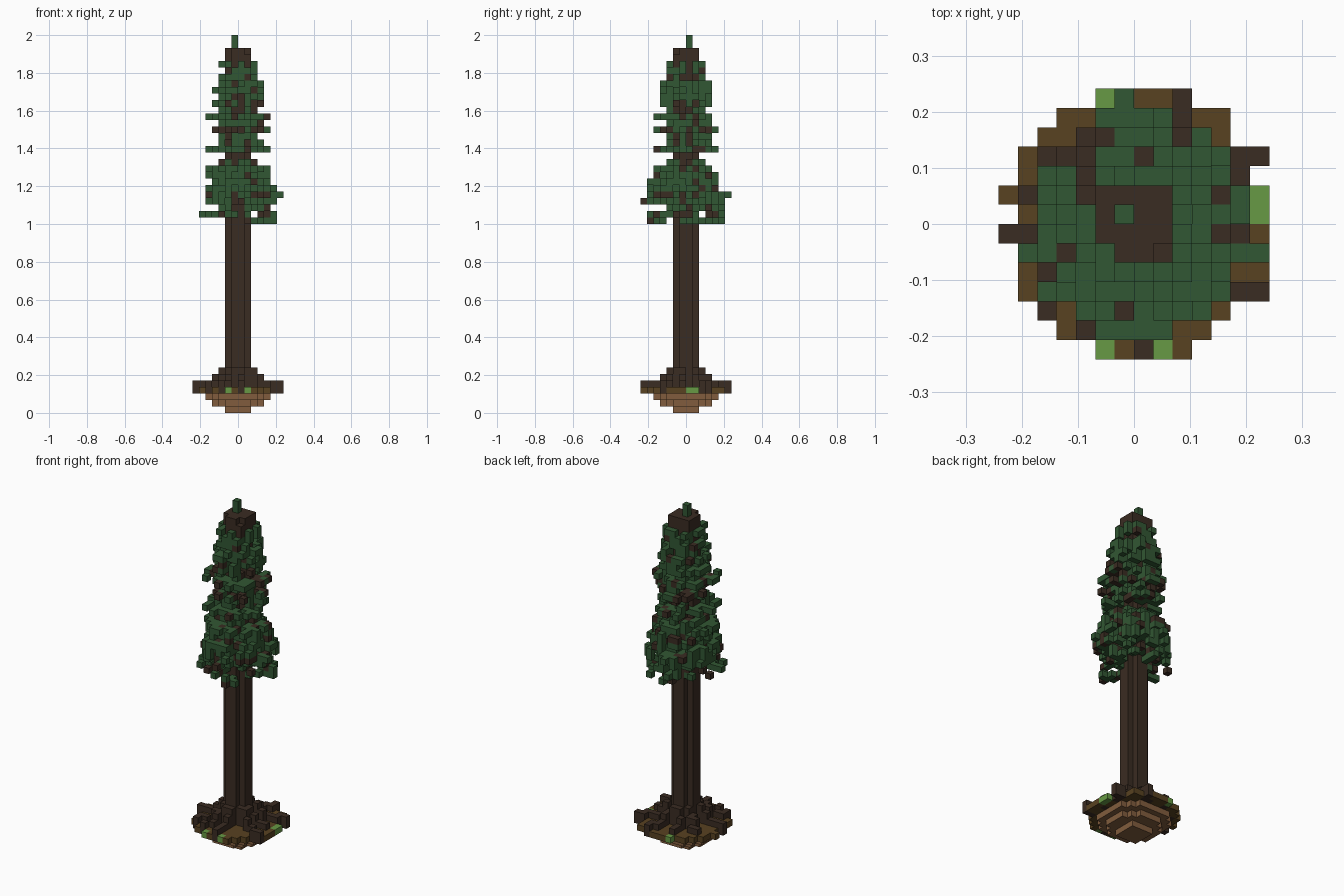
import bpy, bmesh, math, random

if "Cube" in bpy.data.objects:
    bpy.data.objects.remove(bpy.data.objects["Cube"], do_unlink=True)

random.seed(11)
CELL = 2 / 58
cells = {}          # (x, y, z) -> part name


def material(name, rgb):
    m = bpy.data.materials.new(name)
    m.use_nodes = True
    m.diffuse_color = (*rgb, 1)
    bsdf = m.node_tree.nodes["Principled BSDF"]
    bsdf.inputs["Base Color"].default_value = (*rgb, 1)
    bsdf.inputs["Roughness"].default_value = 0.9
    return m


bark = material("dark bark", (0.042, 0.025, 0.016))
needle = material("needle green", (0.031, 0.095, 0.033))
soil = material("topsoil brown", (0.098, 0.054, 0.015))
dirt = material("dirt tan", (0.22, 0.108, 0.047))
grass = material("grass green", (0.135, 0.32, 0.058))
PARTS = {"trunk": bark, "roots": bark, "branches": bark, "needles": needle,
         "leader": needle, "topsoil": soil, "dirt": dirt, "grass": grass}


def put(x, y, z, part, replace=False):
    if replace or (x, y, z) not in cells:
        cells[x, y, z] = part


def grid(n):
    return [(x, y) for x in range(-n, n) for y in range(-n, n)]


# Dirt bowl under the tree, stepping outward
for z, r in enumerate((2.3, 4.3, 5.3)):
    for x, y in grid(7):
        if math.hypot(x + 0.5, y + 0.5) < r:
            put(x, y, z, "dirt")

# Topsoil slab with a ragged round rim: first and last column of each row
rims = [(-2, 2), (-4, 3), (-5, 4), (-6, 6), (-6, 6), (-6, 6), (-6, 6),
        (-6, 6), (-7, 6), (-6, 5), (-6, 6), (-5, 4), (-4, 4), (-2, 2)]
for row, (lo, hi) in enumerate(rims):
    for x in range(lo, hi + 1):
        put(x, row - 7, 3, "topsoil")

# Grass tufts set in the rim
for x, y in ((-2, -7), (1, -7), (6, 0), (6, 1), (-2, 6)):
    put(x, y, 3, "grass", True)

# Trunk: four cells wide with notched corners
for x, y in grid(2):
    if not (x in (-2, 1) and y in (-2, 1)):
        for z in range(3, 56):
            put(x, y, z, "trunk", True)

# Leader shoot
for z in (56, 57):
    put(-1, 0, z, "leader")

# Roots: arms that fall away from the trunk
for angle, length in ((-8, 5.5), (30, 7.5), (69, 7.2), (108, 5.5), (140, 6.4), (184, 7),
                      (222, 6.5), (248, 5.8), (274, 7), (328, 7.6)):
    a = math.radians(angle)
    for step in range(3, int(length * 2) + 1):
        r = step / 2
        top = 6 if r < 3 else 5 if r < 4.2 else 4
        x, y = math.floor(r * math.cos(a)), math.floor(r * math.sin(a))
        if cells.get((x, y, 3)) != "grass":
            for z in range(3, top + 1):
                put(x, y, z, "roots", True)

# Crown: reach of each layer toward -x, +x, -y and +y, from the bottom up
reach = ("2635554553253343534343323",
         "6656765553254354534444333",
         "6637666553253353534444333",
         "6666755543254454434444333")
density = {0: 0.04, 1: 0.2, 2: 0.5, 9: 0.6, 10: 0.1, 11: 0.6,
           12: 0.45, 13: 0.35, 14: 0.55, 15: 0.45}
woody = {4: 0.4, 7: 0.3, 14: 0.4, 16: 0.3, 1: 0.3}


def foliage(layer):
    return "branches" if random.random() < woody.get(layer, 0.12) else "needles"


for i, sizes in enumerate(zip(*reach)):
    left, right, front, back = map(int, sizes)
    z = 29 + i
    fill = density.get(i, 0.8)
    # Boughs reaching to the tips; the longest ones sit at a set offset
    for dx, dy, n, offset in ((-1, 0, left, -1), (1, 0, right, -2),
                              (0, -1, front, 0), (0, 1, back, -1)):
        side = offset if n == 7 else random.randint(-2, 1)
        first = 3 if i > 2 else n - 2
        for step in range(first, n + 1):
            along = step - 1 if dx + dy > 0 else -step
            x, y = (along, side) if dx else (side, along)
            put(x, y, z, foliage(i))
    # Needle clumps between the boughs
    for x, y in grid(6):
        cx, cy = x + 0.5, y + 0.5
        d = math.hypot(cx / min(5.9, right if cx > 0 else left),
                       cy / min(5.9, back if cy > 0 else front))
        keep = fill if d < 0.8 else fill * 0.6
        if d < 1.02 and random.random() < keep:
            put(x, y, z, foliage(i))

# Bark stubs around the bare tip
for x, y in ((-2, 1), (1, 1), (1, -2)):
    for z in (54, 55):
        put(x, y, z - (y < 0), "branches", True)

# Skin every part: only faces next to empty space, flat areas merged
AXES = [(a, s) for a in range(3) for s in (0, 1)]


def build(part, mat):
    bm = bmesh.new()
    verts = {}

    def corner(p):
        if p not in verts:
            x, y, z = p
            verts[p] = bm.verts.new((x * CELL, y * CELL, z * CELL))
        return verts[p]

    for cell, owner in cells.items():
        if owner != part:
            continue
        for axis, s in AXES:
            near = list(cell)
            near[axis] += 2 * s - 1
            if tuple(near) in cells:
                continue
            u, v = (axis + 1) % 3, (axis + 2) % 3
            ring = []
            for du, dv in ((0, 0), (1, 0), (1, 1), (0, 1)):
                p = list(cell)
                p[axis] += s
                p[u] += du
                p[v] += dv
                ring.append(corner(tuple(p)))
            bm.faces.new(ring if s else ring[::-1])
    if part in ("trunk", "dirt", "topsoil"):
        bmesh.ops.dissolve_limit(bm, angle_limit=0.01, verts=bm.verts, edges=bm.edges)
    mesh = bpy.data.meshes.new(part)
    bm.to_mesh(mesh)
    bm.free()
    mesh.materials.append(mat)
    bpy.context.collection.objects.link(bpy.data.objects.new(part, mesh))


for part, mat in PARTS.items():
    build(part, mat)
